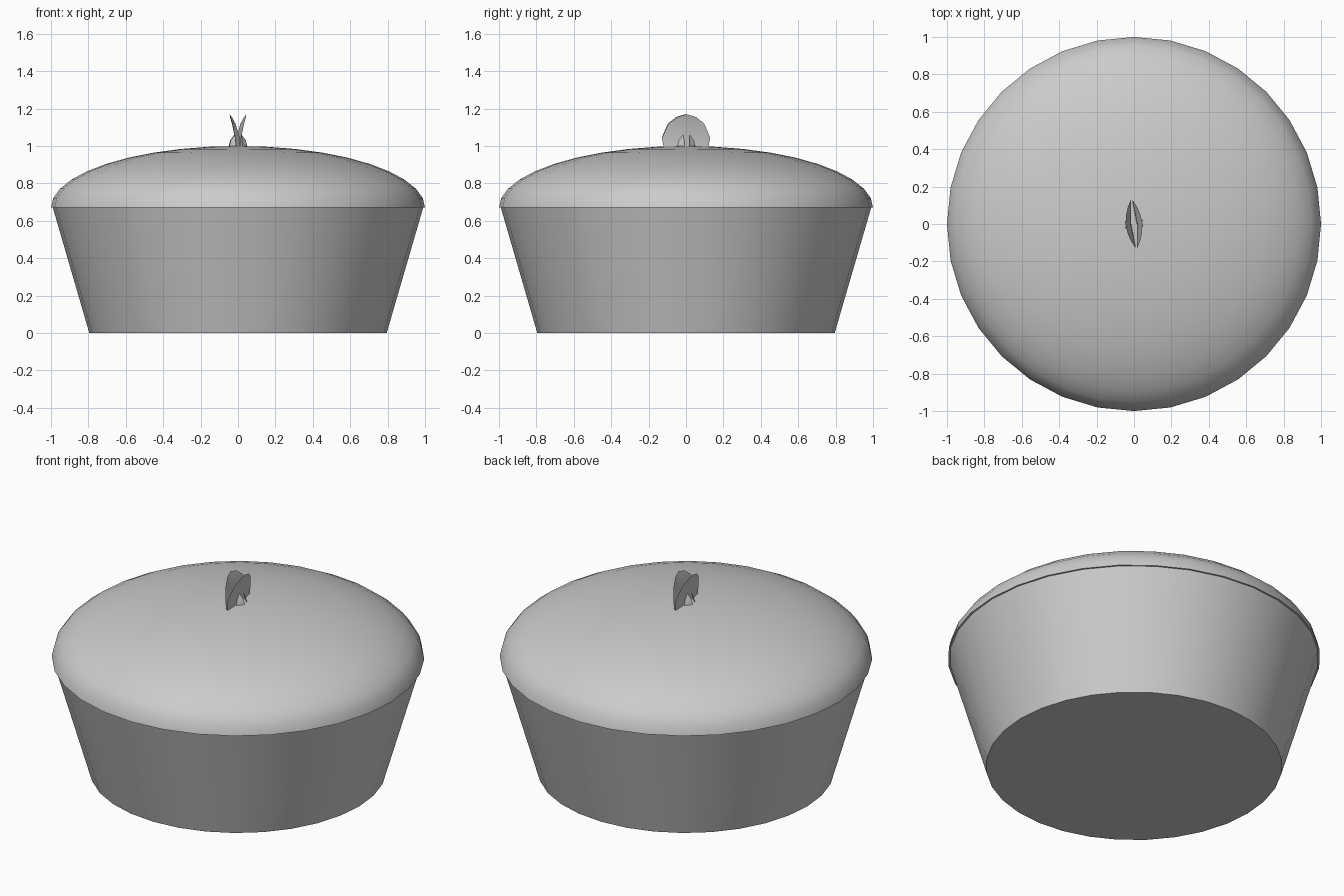
import bpy, bmesh, math
from mathutils import Matrix

cube = bpy.data.objects.get("Cube")
if cube:
    bpy.data.objects.remove(cube, do_unlink=True)

SIDES = 32
RIM_Z, TOP_Z = 0.67, 1.0

grey = bpy.data.materials.new("plain grey")
grey.use_nodes = True
colour = (0.6, 0.6, 0.6, 1)
grey.diffuse_color = colour
grey.node_tree.nodes["Principled BSDF"].inputs["Base Color"].default_value = colour


def finish(name, bm, smooth=True):
    mesh = bpy.data.meshes.new(name)
    bm.to_mesh(mesh)
    bm.free()
    obj = bpy.data.objects.new(name, mesh)
    bpy.context.collection.objects.link(obj)
    mesh.materials.append(grey)
    if smooth:
        bpy.ops.object.select_all(action="DESELECT")
        obj.select_set(True)
        bpy.context.view_layer.objects.active = obj
        bpy.ops.object.shade_smooth_by_angle(angle=math.radians(40))
    return obj


def lathe(name, profile):
    """Spin a list of (radius, height) points around z."""
    bm = bmesh.new()
    verts = [bm.verts.new((r, 0, z)) for r, z in profile]
    edges = [bm.edges.new(pair) for pair in zip(verts, verts[1:])]
    bmesh.ops.spin(bm, geom=verts + edges, cent=(0, 0, 0), axis=(0, 0, 1),
                   angle=math.tau, steps=SIDES, use_merge=True)
    bmesh.ops.remove_doubles(bm, verts=bm.verts, dist=0.0005)
    bmesh.ops.recalc_face_normals(bm, faces=bm.faces)
    return finish(name, bm)


# Tapered cup with a closed base
lathe("cup", [(0, 0), (0.795, 0), (0.99, RIM_Z)])

# Domed top, a flattened half ellipsoid with a closed underside
RINGS = 10
arc = [(math.cos(a), RIM_Z + (TOP_Z - RIM_Z) * math.sin(a))
       for a in (i * math.pi / 2 / RINGS for i in range(RINGS + 1))]
lathe("domed_top", [(0, RIM_Z)] + arc)


# Sprout leaves: thin bowed sheets standing on the dome
def leaf(name, outline, lean, bow, turn, offset):
    bm = bmesh.new()
    height = max(z for y, z in outline)
    mirrored = [(-y, z) for y, z in reversed(outline) if y > 0]
    rows = outline + mirrored
    # Strips between the mirrored sides and a centre line
    for sign in (-1, 1):
        for (y0, z0), (y1, z1) in zip(outline, outline[1:]):
            corners = [(0, z0), (sign * y0, z0), (sign * y1, z1), (0, z1)]
            if y1 == 0:
                corners.pop()
            bm.faces.new([bm.verts.new((offset + lean * (z / height) ** 2 - bow * y * y, y,
                                        TOP_Z - 0.005 + z)) for y, z in corners])
    bmesh.ops.remove_doubles(bm, verts=bm.verts, dist=0.0005)
    bmesh.ops.recalc_face_normals(bm, faces=bm.faces)
    bmesh.ops.transform(bm, matrix=Matrix.Rotation(turn, 4, "Z"), verts=bm.verts)
    return finish(name, bm)


big = [(0.12, 0), (0.13, 0.05), (0.095, 0.125), (0.05, 0.16), (0, 0.175)]
small = [(0.025, 0), (0.018, 0.035), (0, 0.065)]
for side, label in ((1, "left"), (-1, "right")):
    turn = 0.1 + (math.pi if side < 0 else 0)
    leaf(label + "_leaf", big, 0.03, 0.8, turn, 0.015)
    for k, place in ((1, "back"), (-1, "front")):
        leaf(f"{label}_{place}_bud", small, -0.02, 0, turn + k * 0.75, 0.045)
